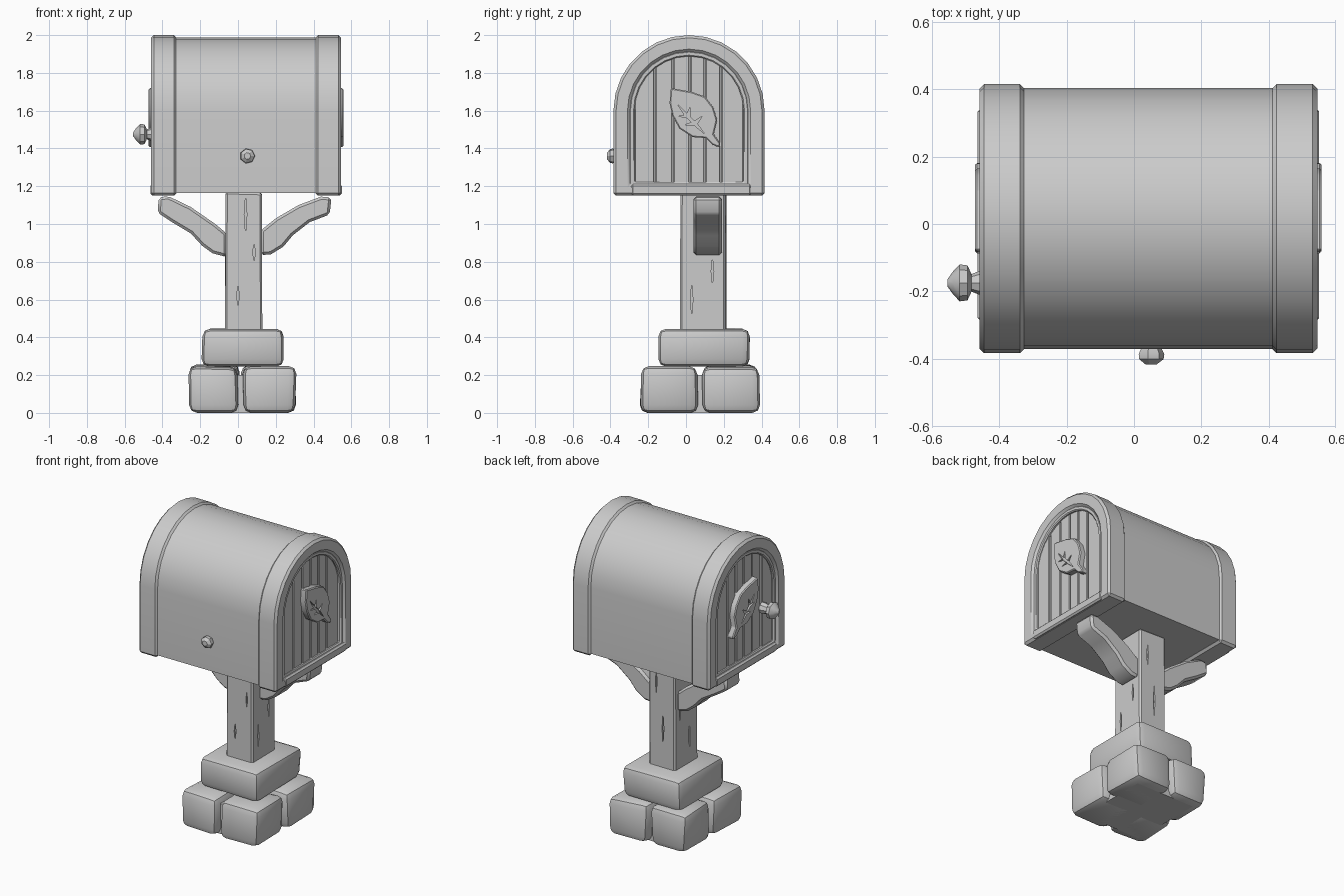
import bpy, bmesh, math, random
from mathutils import Vector

if "Cube" in bpy.data.objects:
    bpy.data.objects.remove(bpy.data.objects["Cube"])

random.seed(4)
CY, SPRING, MID = 0.016, 1.6, 0.0425   # arch centre, arch spring height, box centre in x


def finish(bm, name, bevel=0.0, segs=1):
    bmesh.ops.recalc_face_normals(bm, faces=bm.faces)
    if bevel:
        edges = [e for e in bm.edges if e.calc_face_angle(0) > 0.6]
        bmesh.ops.bevel(bm, geom=edges, offset=bevel, segments=segs, profile=0.5,
                        affect='EDGES', clamp_overlap=True)
    me = bpy.data.meshes.new(name)
    bm.to_mesh(me)
    bm.free()
    ob = bpy.data.objects.new(name, me)
    bpy.context.collection.objects.link(ob)
    return ob


def place(p, t, axis):
    return (t, p[0], p[1]) if axis == 'x' else (p[0], t, p[1])


def prism(name, pts, a, b, axis='x', bevel=0.0, segs=1):
    """Extrude a 2D outline between a and b along the axis."""
    bm = bmesh.new()
    lo = [bm.verts.new(place(p, a, axis)) for p in pts]
    hi = [bm.verts.new(place(p, b, axis)) for p in pts]
    bm.faces.new(lo)
    bm.faces.new(hi[::-1])
    for i in range(len(pts)):
        j = (i + 1) % len(pts)
        bm.faces.new((lo[i], lo[j], hi[j], hi[i]))
    return finish(bm, name, bevel, segs)


def ring(name, outer, inner, a, b, bevel):
    """Closed frame between two outlines of equal point count."""
    bm = bmesh.new()
    loops = [[bm.verts.new((x, *p)) for p in pts]
             for pts, x in ((outer, a), (outer, b), (inner, b), (inner, a))]
    n = len(outer)
    for k in range(4):
        l0, l1 = loops[k], loops[(k + 1) % 4]
        for i in range(n):
            j = (i + 1) % n
            bm.faces.new((l0[i], l0[j], l1[j], l1[i]))
    return finish(bm, name, bevel)


def arch(r, z0, n=14):
    curve = [(CY + r * math.cos(math.pi * i / n), SPRING + r * math.sin(math.pi * i / n))
             for i in range(n + 1)]
    return [(CY + r, z0)] + curve + [(CY - r, z0)]


def box(name, lo, hi, bevel=0.0, segs=1, jitter=0.0):
    bm = bmesh.new()
    bmesh.ops.create_cube(bm, size=1)
    for v in bm.verts:
        for k in range(3):
            inward = random.uniform(0, jitter) * (0 if k == 2 and v.co.z < 0 else 1)
            v.co[k] = hi[k] - inward if v.co[k] > 0 else lo[k] + inward
    return finish(bm, name, bevel, segs)


def lathe(name, profile, origin, direction, sides=8):
    bm = bmesh.new()
    q = Vector(direction).to_track_quat('Z', 'Y')
    rows = []
    for r, h in profile:
        rows.append([bm.verts.new(Vector(origin) + q @ Vector(
            (r * math.cos(2 * math.pi * i / sides), r * math.sin(2 * math.pi * i / sides), h)))
            for i in range(sides)])
    for a, b in zip(rows, rows[1:]):
        for i in range(sides):
            j = (i + 1) % sides
            bm.faces.new((a[i], a[j], b[j], b[i]))
    bm.faces.new(rows[0])
    bm.faces.new(rows[-1])
    return finish(bm, name)


def cut(ob, cutter):
    cutter.hide_render = True
    m = ob.modifiers.new('cut', 'BOOLEAN')
    m.operation, m.object = 'DIFFERENCE', cutter
    bpy.context.view_layer.objects.active = ob
    bpy.ops.object.modifier_apply(modifier=m.name)
    bpy.data.objects.remove(cutter)


# Arched box body
prism('mailbox_body', arch(0.388, 1.165), MID - 0.465, MID + 0.465)

# Both ends: band, lip, sill, planked door and leaf ornament
leaf = [(-.08, 1.72), (.03, 1.7), (.10, 1.675), (.145, 1.617), (.165, 1.55), (.147, 1.475),
        (.183, 1.425), (.175, 1.405), (.14, 1.42), (.105, 1.455), (.035, 1.46), (-.035, 1.505),
        (-.073, 1.575), (-.087, 1.64)]
veins = [(-.045, 1.635), (.005, 1.585), (.022, 1.62), (.02, 1.57), (.045, 1.545), (.085, 1.57),
         (.06, 1.53), (.10, 1.475), (.045, 1.522), (-.005, 1.525), (.03, 1.538), (.005, 1.562),
         (-.045, 1.572), (-.008, 1.576)]
splits = [-.275, -.165, -.07, .02, .10, .185, .307]
for s, side in ((-1, 'left'), (1, 'right')):
    X = lambda d: MID + s * d
    ring(side + '_band', arch(0.4, 1.15), arch(0.312, 1.205), X(0.3675), X(0.5025), 0.014)
    ring(side + '_door_lip', arch(0.316, 1.2), arch(0.288, 1.222), X(0.455), X(0.491), 0.006)
    xs = sorted((X(0.46), X(0.507)))
    box(side + '_sill', (xs[0], -.29, 1.152), (xs[1], .345, 1.212), 0.01)
    for i, (a, b) in enumerate(zip(splits, splits[1:])):
        a, b = a + 0.004, b - 0.004
        top = [(y, SPRING + math.sqrt(max(0, 0.3 ** 2 - (y - CY) ** 2)))
               for y in (b + (a - b) * k / 4 for k in range(5))]
        prism(f'{side}_door_plank_{i + 1}', [(a, 1.21), (b, 1.21)] + top,
              X(0.455), X(0.477 + random.uniform(-.003, .003)), bevel=0.004)
    ornament = prism(side + '_leaf', leaf, X(0.465), X(0.515), bevel=0.006)
    cut(ornament, prism('vein_cutter', veins, X(0.503), X(0.53)))

# Door knob and small side peg
lathe('door_knob', [(.036, 0), (.036, .025), (.026, .05), (.052, .062), (.055, .085),
                    (.034, .105), (.01, .122)], (-.433, -.175, 1.475), (-1, 0, 0))
lathe('side_peg', [(.028, 0), (.04, .025), (.038, .04), (.018, .055)],
      (.05, -.362, 1.36), (0, -1, 0), 7)

# Post with carved cracks
post = box('post', (-.07, -.035, .42), (.13, .215, 1.17), 0.01, 1, 0.006)
for x, y, z, h in ((.04, -.035, 1.05, .2), (.0, -.035, .62, .12), (.085, -.035, .85, .1),
                   (.02, .215, .7, .22), (.07, .215, 1.0, .15)):
    cut(post, prism('crack_cutter', [(x - .007, z), (x, z - h / 2), (x + .007, z), (x, z + h / 2)],
                    y - .015, y + .015, 'y'))
for x, y, z, h in ((.13, .03, .6, .16), (.13, .14, .75, .14), (-.07, .06, .62, .2), (-.07, .16, .8, .12)):
    cut(post, prism('crack_cutter', [(y - .007, z), (y, z - h / 2), (y + .007, z), (y, z + h / 2)],
                    x - .015, x + .015))

# Curved braces under the box
prism('left_brace', [(-.06, .825), (-.06, .95), (-.12, 1.0), (-.25, 1.09), (-.37, 1.148), (-.42, 1.14),
                     (-.425, 1.06), (-.35, 1.01), (-.25, .95), (-.19, .885), (-.135, .845)],
      .035, .185, 'y', 0.014)
prism('right_brace', [(.12, .835), (.12, .965), (.2, 1.03), (.32, 1.1), (.44, 1.145), (.495, 1.14),
                      (.485, 1.05), (.38, 1.01), (.29, .94), (.24, .88), (.175, .84)],
      .04, .19, 'y', 0.014)

# Stone base: cap stone, four corner stones and a hidden core
box('cap_stone', (-.2, -.15, .245), (.245, .34, .447), 0.04, 2, 0.015)
box('stone_core', (-.19, -.18, 0), (.24, .32, .2))
for i, (x0, x1) in enumerate(((-.265, .012), (.012, .312))):
    for j, (y0, y1) in enumerate(((-.25, .075), (.075, .395))):
        box(f'base_stone_{i * 2 + j + 1}', (x0, y0, 0), (x1, y1, .258), 0.042, 2, 0.02)

# Smooth shading with crisp edges
bpy.ops.object.select_all(action='DESELECT')
for ob in bpy.data.objects:
    ob.select_set(True)
    bpy.context.view_layer.objects.active = ob
bpy.ops.object.shade_smooth_by_angle(angle=math.radians(32))
